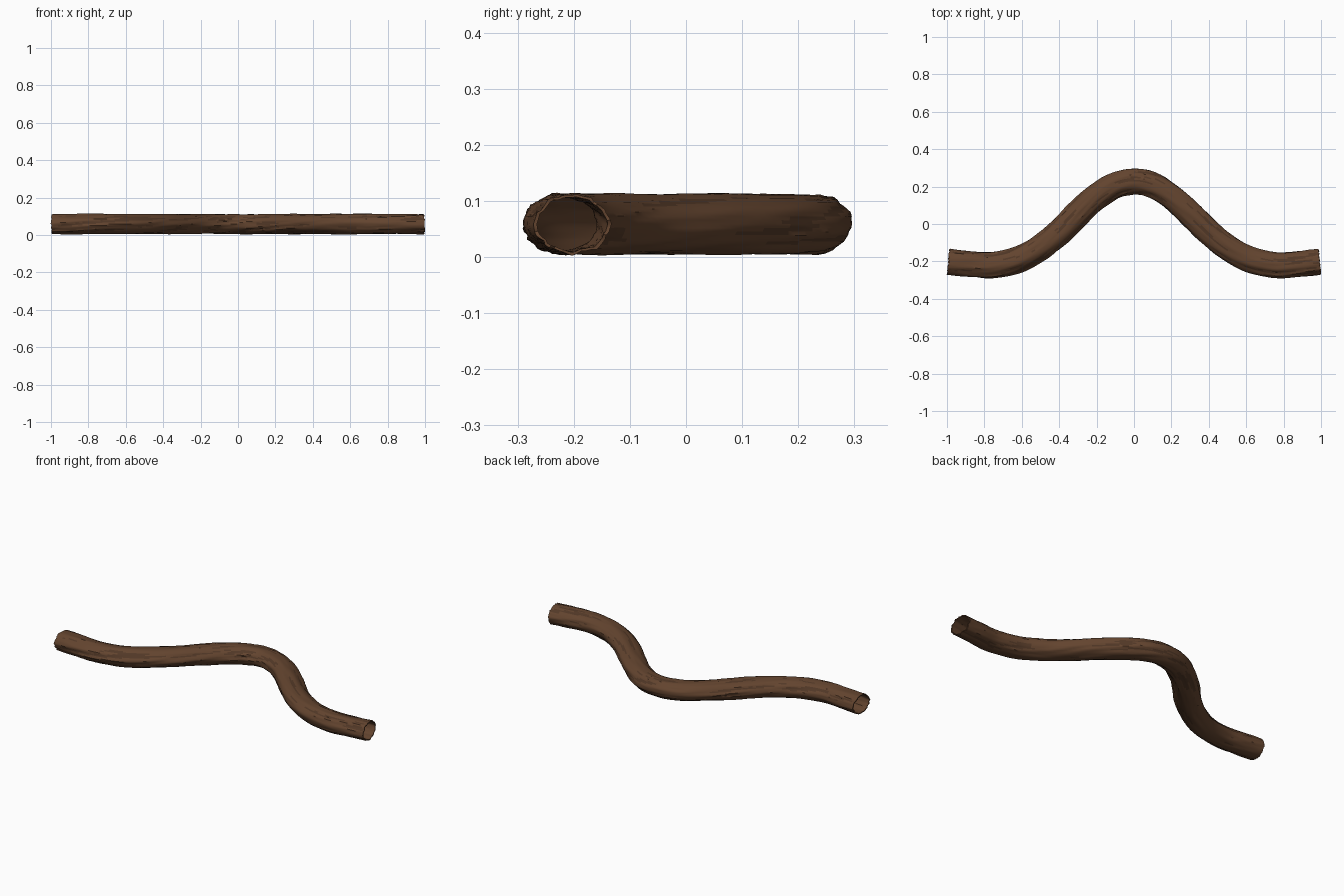
import bpy
import bmesh
import math
import random
from mathutils import Vector, noise

random.seed(4)
default = bpy.data.objects.get("Cube")
if default:
    bpy.data.objects.remove(default, do_unlink=True)


def material(name, colour):
    mat = bpy.data.materials.new(name)
    mat.use_nodes = True
    mat.diffuse_color = colour
    mat.node_tree.nodes["Principled BSDF"].inputs["Base Color"].default_value = colour
    return mat


bark_brown = material("bark brown", (0.125, 0.058, 0.028, 1))
dark_bark = material("dark bark", (0.085, 0.040, 0.020, 1))

# Centre line: one half, mirrored to make the whole bend
half = [(0, 0.228), (0.1, 0.207), (0.2, 0.145), (0.3, 0.055), (0.4, -0.045), (0.5, -0.125),
        (0.62, -0.19), (0.76, -0.22), (0.88, -0.213), (0.993, -0.203)]
path = [Vector((-x, y, 0.059)) for x, y in reversed(half[1:])]
path += [Vector((x, y, 0.059)) for x, y in half]
path = [2 * path[0] - path[1]] + path + [2 * path[-1] - path[-2]]


def along(t):
    """Catmull-Rom point at t, from 0 to 1."""
    spans = len(path) - 3
    i = min(int(t * spans), spans - 1)
    u = t * spans - i
    a, b, c, d = path[i:i + 4]
    return 0.5 * (2 * b + (c - a) * u + (2 * a - 5 * b + 4 * c - d) * u ** 2
                  + (3 * b - a - 3 * c + d) * u ** 3)


RINGS, SIDES = 110, 48
WIDE, TALL = 0.068, 0.053


def ridge(t, angle):
    """Height of the slowly twisting bark ridges."""
    twist = angle + 3.0 * t
    p = Vector((math.cos(twist) * 3.2, math.sin(twist) * 3.2, t * 9))
    return noise.noise(p) + 0.4 * noise.noise(p * 2.1)


def ring(bm, t, inset, rough):
    centre = along(t)
    tangent = (along(min(t + 0.004, 1)) - along(max(t - 0.004, 0))).normalized()
    side = Vector((-tangent.y, tangent.x, 0))
    verts = []
    for k in range(SIDES):
        a = math.tau * k / SIDES
        r = 1 - inset + rough * ridge(t, a)
        verts.append(bm.verts.new(centre + side * (WIDE * r * math.cos(a))
                                  + Vector((0, 0, TALL * r * math.sin(a)))))
    return verts


def bridge(bm, first, second):
    for k in range(SIDES):
        n = (k + 1) % SIDES
        bm.faces.new((first[k], first[n], second[n], second[k]))


# Hollow branch: outer bark, inner wall and ragged rims
bm = bmesh.new()
outer = [ring(bm, i / RINGS, 0, 0.10) for i in range(RINGS + 1)]
inner = [ring(bm, i / RINGS, 0.09, 0.07) for i in range(RINGS + 1)]
for i in range(RINGS):
    bridge(bm, outer[i], outer[i + 1])
    bridge(bm, inner[i + 1], inner[i])
bridge(bm, inner[0], outer[0])
bridge(bm, outer[-1], inner[-1])
for loop, way in ((0, -1), (-1, 1)):
    for k in range(SIDES):
        jag = way * random.uniform(-0.004, 0.003)
        outer[loop][k].co.x += jag
        inner[loop][k].co.x += jag

# Darker bark in the furrows
bm.verts.index_update()
bm.verts.ensure_lookup_table()
for i in range(RINGS):
    for k in range(SIDES):
        if ridge((i + 0.5) / RINGS, math.tau * (k + 0.5) / SIDES) < -0.32:
            n = (k + 1) % SIDES
            corners = (outer[i][k], outer[i][n], outer[i + 1][n], outer[i + 1][k])
            face = next(f for f in corners[0].link_faces
                        if all(v in f.verts for v in corners))
            face.material_index = 1

bmesh.ops.recalc_face_normals(bm, faces=bm.faces)
mesh = bpy.data.meshes.new("hollow_branch")
bm.to_mesh(mesh)
bm.free()
mesh.materials.append(bark_brown)
mesh.materials.append(dark_bark)
branch = bpy.data.objects.new("hollow_branch", mesh)
bpy.context.collection.objects.link(branch)
bpy.context.view_layer.objects.active = branch
branch.select_set(True)
bpy.ops.object.shade_smooth_by_angle(angle=math.radians(40))
